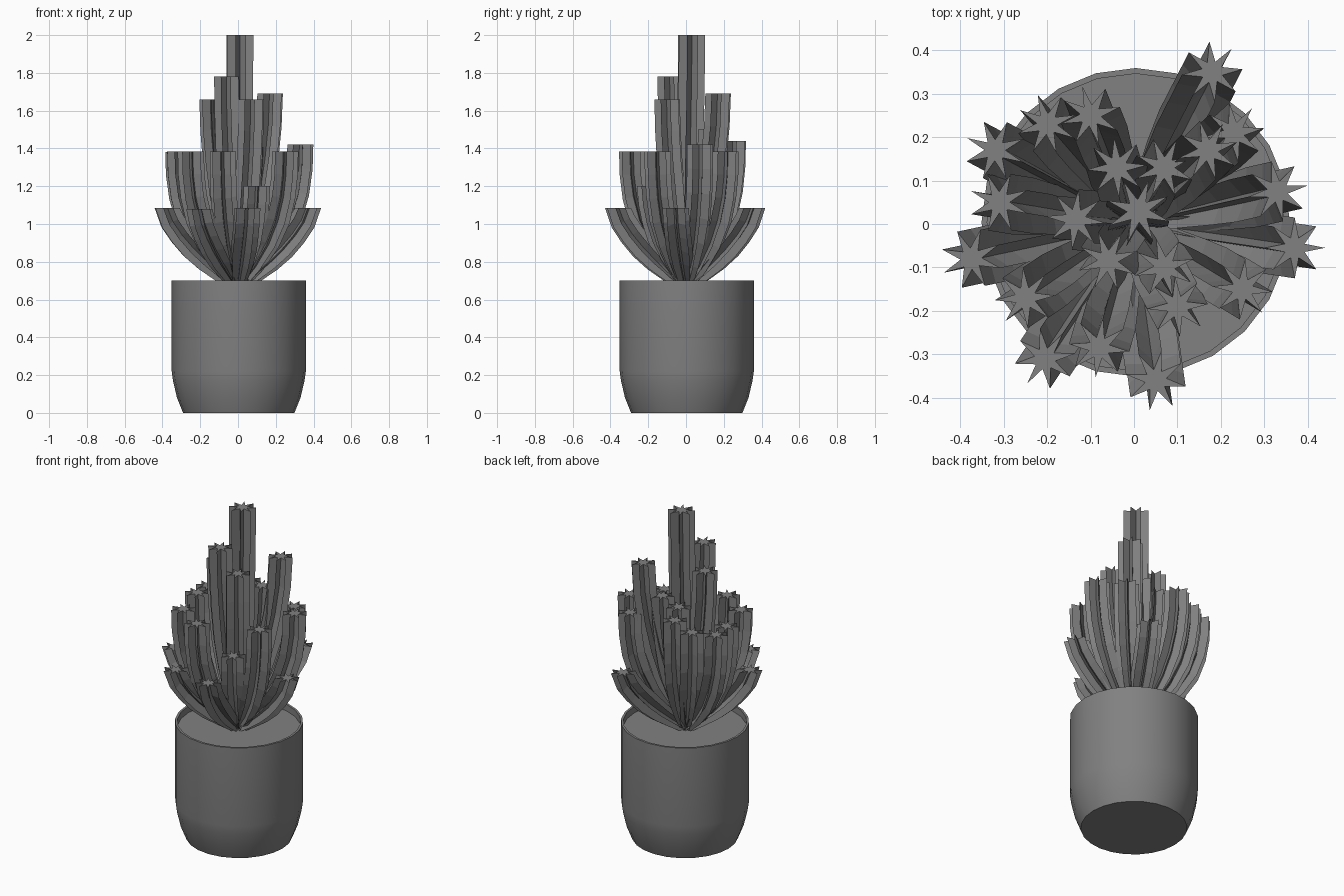
import bpy, bmesh
from math import sin, cos, pi, atan2, hypot
from mathutils import Vector

cube = bpy.data.objects.get("Cube")
if cube:
    bpy.data.objects.remove(cube, do_unlink=True)

grey = bpy.data.materials.new("plain grey")
grey.use_nodes = True
grey.diffuse_color = (0.22, 0.22, 0.22, 1)
grey.node_tree.nodes["Principled BSDF"].inputs["Base Color"].default_value = grey.diffuse_color


def finish(name, bm, smooth=False):
    bmesh.ops.recalc_face_normals(bm, faces=bm.faces)
    mesh = bpy.data.meshes.new(name)
    bm.to_mesh(mesh)
    bm.free()
    mesh.materials.append(grey)
    ob = bpy.data.objects.new(name, mesh)
    bpy.context.collection.objects.link(ob)
    if smooth:
        bpy.ops.object.select_all(action='DESELECT')
        ob.select_set(True)
        bpy.context.view_layer.objects.active = ob
        bpy.ops.object.shade_smooth_by_angle(angle=0.6)
    return ob


def loft(bm, rings):
    """Skin a list of equal closed rings and cap both ends."""
    loops = [[bm.verts.new(p) for p in ring] for ring in rings]
    n = len(loops[0])
    for a, b in zip(loops, loops[1:]):
        for i in range(n):
            j = (i + 1) % n
            bm.faces.new((a[i], a[j], b[j], b[i]))
    for loop in (loops[0], loops[-1]):
        centre = bm.verts.new(sum((v.co for v in loop), Vector()) / n)
        for i in range(n):
            bm.faces.new((loop[i], loop[(i + 1) % n], centre))


# Pot: outer wall, thin rim, inner wall down to the soil
def circle(r, z, sides=24):
    return [Vector((0.004 + r * cos(2 * pi * i / sides),
                    0.004 + r * sin(2 * pi * i / sides), z)) for i in range(sides)]


profile = [(0.295, 0), (0.327, 0.08), (0.348, 0.17), (0.355, 0.22),
           (0.355, 0.7), (0.342, 0.7), (0.342, 0.66)]
bm = bmesh.new()
loft(bm, [circle(r, z) for r, z in profile])
finish("pot", bm, True)


# Cactus stems: ribbed star section swept along a path bending upwards
def stem(name, x, y, top, bend, radius=0.07, ribs=8, steps=6, twist=0.0):
    reach, heading = hypot(x, y), atan2(y, x)
    out = Vector((cos(heading), sin(heading), 0))
    side = Vector((-sin(heading), cos(heading), 0))
    rings = []
    for k in range(steps + 1):
        t = k / steps
        spread = reach * (1 - (1 - t) ** bend)
        slope = reach * bend * (1 - t) ** (bend - 1)
        along = (out * slope + Vector((0, 0, top - 0.66))).normalized()
        across = side.cross(along)
        centre = out * spread + Vector((0, 0, 0.66 + (top - 0.66) * t))
        size = radius * min(1, 0.45 + 1.3 * t)
        ring = []
        for i in range(2 * ribs):
            a = pi * i / ribs + twist
            r = size * (1 if i % 2 == 0 else 0.35)
            ring.append(centre + across * r * cos(a) + side * r * sin(a))
        rings.append(ring)
    bm = bmesh.new()
    loft(bm, rings)
    return finish(name, bm)


stem("centre_stem", 0.01, 0.03, 2.0, 1.5, radius=0.075)

# Each tier: bend, then tip positions
tiers = {
    "outer_stem": (1.45, [(0.37, -0.055, 1.085), (0.05, -0.36, 1.085),
                          (-0.205, -0.31, 1.08), (-0.375, -0.08, 1.085),
                          (0.18, 0.35, 1.085)]),
    "middle_stem": (2.5, [(-0.08, -0.285, 1.385), (0.25, -0.15, 1.385),
                          (0.33, 0.075, 1.42), (-0.25, -0.17, 1.385),
                          (-0.31, 0.05, 1.385), (-0.32, 0.17, 1.38),
                          (-0.2, 0.23, 1.385), (-0.1, 0.25, 1.44),
                          (0.23, 0.21, 1.385)]),
    "inner_stem": (1.8, [(-0.06, -0.085, 1.78), (0.07, -0.1, 1.66),
                         (-0.135, 0.01, 1.66), (0.17, 0.17, 1.69),
                         (-0.04, 0.13, 1.46), (0.07, 0.13, 1.5),
                         (0.1, -0.19, 1.2)]),
}
for tier, (bend, tips) in tiers.items():
    for n, (x, y, top) in enumerate(tips):
        stem(f"{tier}_{n + 1}", x, y, top, bend, twist=0.15 + 0.3 * n)
